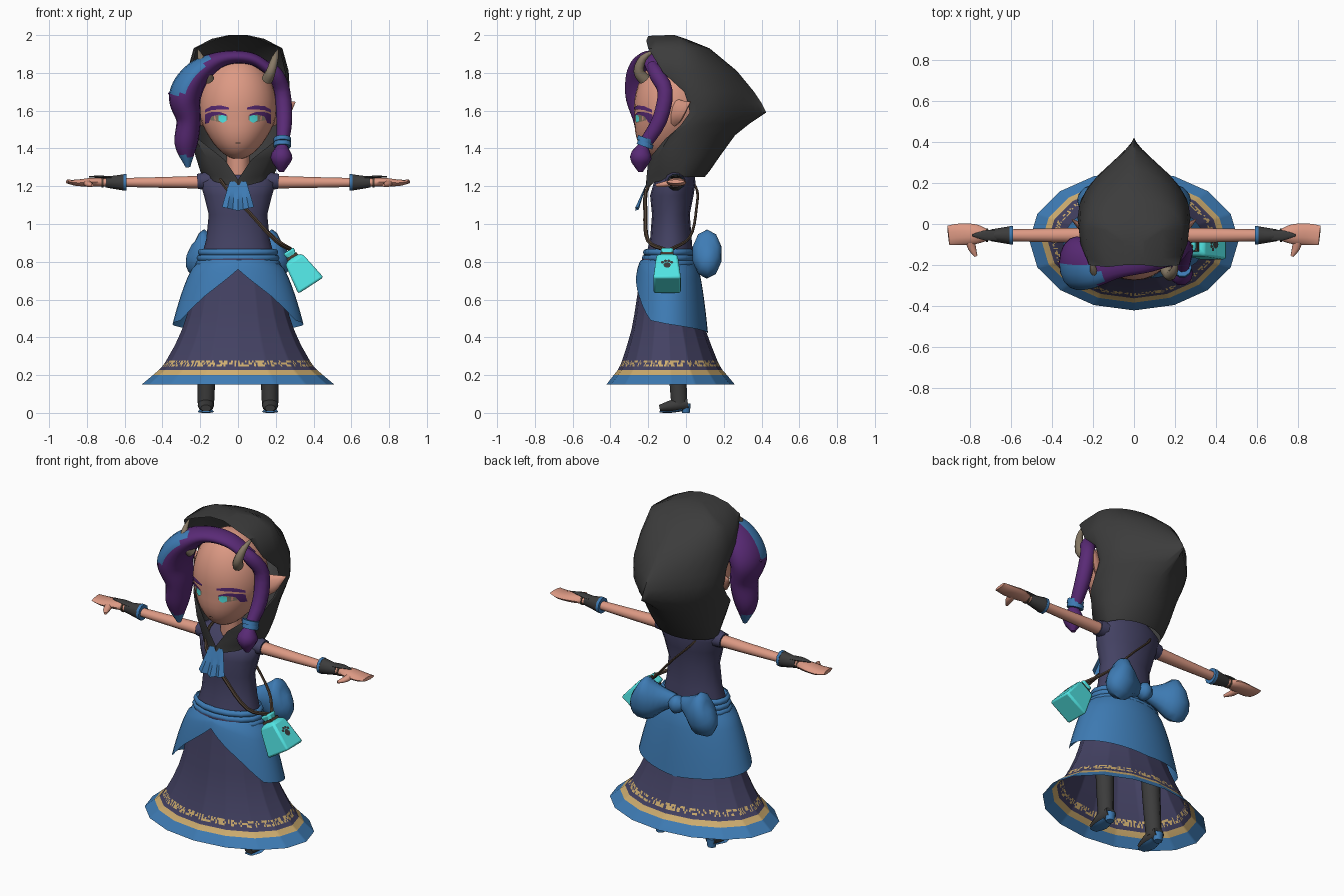
import bpy, bmesh, random
from math import sin, cos, pi, radians, sqrt
from mathutils import Vector, Matrix

random.seed(4)
default_cube = bpy.data.objects.get("Cube")
if default_cube:
    bpy.data.objects.remove(default_cube, do_unlink=True)


def material(name, *rgb):
    mat = bpy.data.materials.new(name)
    mat.use_nodes = True
    mat.diffuse_color = (*rgb, 1)
    mat.node_tree.nodes["Principled BSDF"].inputs["Base Color"].default_value = (*rgb, 1)
    return mat


SKIN = material("skin", .72, .32, .23)
NAVY = material("navy cloth", .057, .054, .125)
BLUE = material("blue cloth", .048, .2, .46)
BLACK = material("black cloth", .045, .045, .045)
PURPLE = material("purple hair", .1, .023, .18)
GOLD = material("gold trim", .62, .42, .16)
CYAN = material("cyan", .085, .8, .79)
HORN = material("horn", .24, .19, .13)
BROWN = material("brown leather", .08, .053, .035)


def finish(name, bm, mats, rule=None, angle=50):
    """Turn a bmesh into a shaded object; rule picks a material from a face centre."""
    bmesh.ops.recalc_face_normals(bm, faces=bm.faces)
    if rule:
        for face in bm.faces:
            face.material_index = rule(face.calc_center_median())
    mesh = bpy.data.meshes.new(name)
    bm.to_mesh(mesh)
    bm.free()
    obj = bpy.data.objects.new(name, mesh)
    bpy.context.collection.objects.link(obj)
    for mat in mats if isinstance(mats, tuple) else (mats,):
        mesh.materials.append(mat)
    bpy.ops.object.select_all(action='DESELECT')
    obj.select_set(True)
    bpy.context.view_layer.objects.active = obj
    bpy.ops.object.shade_smooth_by_angle(angle=radians(angle))
    return obj


def loft(name, rings, mats, closed=True, caps=(False, False), rule=None, angle=50):
    bm = bmesh.new()
    rows = [[bm.verts.new(p) for p in ring] for ring in rings]
    count = len(rows[0])
    for low, high in zip(rows, rows[1:]):
        for i in range(count if closed else count - 1):
            j = (i + 1) % count
            bm.faces.new((low[i], low[j], high[j], high[i]))
    for row, cap in zip((rows[0], rows[-1]), caps):
        if cap:
            bm.faces.new(row)
    return finish(name, bm, mats, rule, angle)


def smooth_path(points, steps):
    """Catmull-Rom curve through points of any dimension."""
    p = [Vector(q) for q in points]
    p = [p[0] * 2 - p[1]] + p + [p[-1] * 2 - p[-2]]
    out = []
    for a, b, c, d in zip(p, p[1:], p[2:], p[3:]):
        for k in range(steps):
            t = k / steps
            out.append((b * 2 + (c - a) * t + (a * 2 - b * 5 + c * 4 - d) * t * t
                        + (b * 3 - a - c * 3 + d) * t ** 3) / 2)
    return out + [p[-2]]


def tube(name, points, mats, hint=(0, 1, 0), sides=10, steps=3, rule=None):
    """Oval tube; each point is x, y, z, side radius, hint radius."""
    path = smooth_path(points, steps)
    rings = []
    for i, p in enumerate(path):
        ahead, behind = path[min(i + 1, len(path) - 1)], path[max(i - 1, 0)]
        tangent = (ahead.xyz - behind.xyz).normalized()
        side = tangent.cross(Vector(hint)).normalized()
        up = side.cross(tangent)
        rings.append([p.xyz + side * cos(a) * max(p[3], .002) + up * sin(a) * max(p[4], .002)
                      for a in (2 * pi * k / sides for k in range(sides))])
    return loft(name, rings, mats, caps=(True, True), rule=rule)


def oval(z, rx, ry, yc, sides=16, sub=1):
    """Polygonal ring, with each side optionally cut into sub pieces."""
    corners = [Vector((rx * sin(2 * pi * k / sides), yc - ry * cos(2 * pi * k / sides), z))
               for k in range(sides)]
    return [a.lerp(b, k / sub) for a, b in zip(corners, corners[1:] + corners[:1]) for k in range(sub)]


# Dress: skirt with hem bands and broken gold embroidery, then the bodice
def skirt_colour(c):
    if c.z < .2:
        return 1
    if c.z < .226 or (.245 < c.z < .277 and random.random() < .5):
        return 2
    return 0


skirt_rows = [(.15, .51, .34), (.2, .45, .3), (.226, .42, .278), (.245, .402, .267), (.256, .394, .262),
              (.266, .387, .257), (.277, .38, .252), (.36, .333, .222), (.44, .297, .196), (.52, .27, .178),
              (.7, .225, .143), (.82, .195, .125)]
loft("skirt", [oval(z, rx, ry, -.075 - z * .04, sub=16) for z, rx, ry in skirt_rows],
     (NAVY, BLUE, GOLD), rule=skirt_colour)
bodice_rows = [(.8, .2, .13, -.09), (.92, .168, .11, -.08), (1.05, .155, .1, -.08), (1.15, .18, .115, -.075),
               (1.22, .2, .11, -.06), (1.27, .19, .075, -.03), (1.31, .1, .06, -.015)]
loft("bodice", [oval(*row) for row in bodice_rows], NAVY, caps=(True, True))

# Overskirt, open in an inverted V at the front
edge = [(0, .76), (35, .62), (62, .49), (90, .47), (180, .42)]


def edge_height(degrees):
    for (a, za), (b, zb) in zip(edge, edge[1:]):
        if degrees <= b:
            return za + (zb - za) * (degrees - a) / (b - a)


overskirt = []
for row in range(8):
    ring = []
    for k in range(40):
        angle = k * 9
        drop = (.81 - edge_height(min(angle, 360 - angle))) * row / 7
        ring.append((sin(radians(angle)) * (.2 + .28 * drop ** .6),
                     -.095 - cos(radians(angle)) * (.14 + .12 * drop ** .55), .81 - drop))
    overskirt.append(ring)
loft("overskirt", overskirt, BLUE)

# Waist sash of three soft folds
for z, grow in ((.79, .012), (.82, .006), (.85, 0)):
    loft("sash_fold", [oval(z + .018 * sin(a), .195 + grow + .018 * cos(a), .12 + grow + .018 * cos(a), -.09)
                       for a in (pi * k / 4 for k in range(-2, 3))], BLUE)

# Bow on the back
for s in (1, -1):
    tube("bow_loop", [(s * .02, .06, .85, .035, .03), (s * .1, .085, .845, .075, .055),
                      (s * .18, .11, .84, .13, .08), (s * .235, .115, .85, .105, .065),
                      (s * .26, .115, .86, .03, .02)], BLUE)
tube("bow_knot", [(-.05, .08, .84, .02, .02), (0, .085, .84, .055, .05), (.05, .08, .84, .02, .02)], BLUE)

# Legs, shoes, arms and hands
for s in (1, -1):
    tube("leg", [(s * .16, -.06, .6, .055, .055), (s * .165, -.05, .3, .05, .05),
                 (s * .17, -.035, .04, .043, .045)], BLACK)
    tube("shoe", [(s * .17, .01, .05, .035, .035), (s * .17, -.06, .04, .044, .035),
                  (s * .17, -.14, .025, .028, .018)], BLACK, hint=(0, 0, 1))
    tube("sole", [(s * .17, -.02, .016, .034, .008), (s * .17, -.08, .005, .043, .005),
                  (s * .17, -.14, .006, .026, .005)], BLUE, hint=(0, 0, 1))
    tube("heel", [(s * .17, -.002, .05, .032, .028), (s * .17, 0, 0, .024, .022)], BLUE, steps=1)

    tube("sleeve", [(s * .13, -.055, 1.23, .06, .055), (s * .215, -.055, 1.225, .045, .042)], NAVY, (0, 0, 1))
    tube("arm", [(s * .17, -.055, 1.222, .038, .036), (s * .4, -.055, 1.22, .034, .03),
                 (s * .72, -.055, 1.22, .026, .022)], SKIN, (0, 0, 1))
    tube("cuff_band", [(s * .59, -.055, 1.22, .046, .046), (s * .607, -.055, 1.22, .046, .046)],
         BLUE, (0, 0, 1), steps=1)
    tube("cuff", [(s * .606, -.055, 1.22, .044, .045), (s * .7, -.055, 1.222, .028, .03)],
         BLACK, (0, 0, 1), steps=1)
    tube("hand_guard", [(s * .67, -.055, 1.245, .026, .007), (s * .73, -.055, 1.25, .024, .007),
                        (s * .79, -.055, 1.25, .004, .004)], BLACK, (0, 0, 1))
    tube("bracelet", [(s * .712, -.055, 1.22, .032, .029), (s * .722, -.055, 1.22, .032, .029)],
         BROWN, (0, 0, 1), steps=1)
    tube("hand", [(s * .71, -.055, 1.22, .026, .022), (s * .77, -.05, 1.222, .048, .024),
                  (s * .85, -.05, 1.218, .052, .018), (s * .905, -.055, 1.225, .047, .01)], SKIN, (0, 0, 1))
    tube("thumb", [(s * .8, -.07, 1.22, .022, .018), (s * .79, -.115, 1.21, .02, .015),
                   (s * .77, -.157, 1.205, .008, .008)], SKIN, (0, 0, 1))


# Head with a tapered jaw
def face_y(x, z):
    jaw = max(0, 1.56 - z)
    inside = 1 - (x / (.205 * (1 - .9 * jaw))) ** 2 - ((z - 1.615) / .272) ** 2
    return -.07 - .25 * jaw - .205 * sqrt(max(0, inside))


head_rings = []
for k in range(1, 20):
    z = 1.615 - .272 * cos(pi * k / 20)
    jaw, r = max(0, 1.56 - z), sin(pi * k / 20)
    head_rings.append(oval(z, .205 * (1 - .9 * jaw) * r, .205 * r, -.07 - .25 * jaw, 28))
loft("head", head_rings, SKIN, caps=(True, True))
tube("neck", [(0, -.06, 1.25, .06, .06), (0, -.07, 1.42, .06, .06)], SKIN, steps=1)


def face_plate(name, outline, mat, lift):
    """Thin painted plate between paired (x, low z, high z) columns."""
    columns = [[(x, face_y(x, low + (high - low) * t / 3) - lift, low + (high - low) * t / 3)
                for t in range(4)] for x, low, high in outline]
    loft(name, columns, mat, closed=False)


for s in (1, -1):
    face_plate("eyebrow", [(s * .048, 1.607, 1.617), (s * .09, 1.607, 1.627), (s * .14, 1.603, 1.625),
                           (s * .175, 1.59, 1.605)], PURPLE, .004)
    face_plate("eyelash", [(s * .06, 1.572, 1.58), (s * .1, 1.58, 1.594), (s * .14, 1.57, 1.592),
                           (s * .155, 1.535, 1.59), (s * .175, 1.53, 1.58)], PURPLE, .005)
    face_plate("eye_shade", [(s * .055, 1.55, 1.574), (s * .09, 1.538, 1.582), (s * .145, 1.55, 1.574)], HORN, .003)
    face_plate("iris", [(s * .06, 1.547, 1.57), (s * .08, 1.535, 1.577), (s * .102, 1.547, 1.574)], CYAN, .006)
    tube("ear", [(s * .17, -.06, 1.59, .075, .035), (s * .235, -.025, 1.605, .055, .022),
                 (s * .302, .022, 1.645, .003, .003)], SKIN)
    tube("horn", [(s * .155, -.22, 1.765, .033, .03), (s * .175, -.25, 1.81, .028, .026),
                  (s * .197, -.225, 1.88, .019, .018), (s * .212, -.155, 1.925, .002, .002)], HORN, (1, 0, 0))
face_plate("mouth", [(-.012, 1.427, 1.432), (.012, 1.427, 1.432)], BROWN, .004)


# Hair: a swept fringe ending in a long lock, and a tied braid
def lock_colour(c):
    return int(c.z < 1.36 or (c.z > 1.69 and c.y < -.215 and c.x < -.16 - (1.87 - c.z) * .65))


tube("swept_lock", [(.19, -.15, 1.8, .03, .05), (.07, -.175, 1.875, .032, .06), (-.08, -.185, 1.875, .04, .08),
                    (-.21, -.2, 1.8, .07, .115), (-.28, -.19, 1.68, .085, .13), (-.262, -.18, 1.55, .065, .1),
                    (-.275, -.18, 1.42, .06, .07), (-.265, -.18, 1.3, .012, .012)],
     (PURPLE, BLUE), sides=16, steps=7, rule=lock_colour)
tube("lock_flick", [(-.24, -.2, 1.78, .05, .07), (-.31, -.2, 1.71, .035, .05), (-.37, -.19, 1.69, .003, .003)], PURPLE)
tube("braid", [(.15, -.18, 1.84, .03, .03), (.2, -.155, 1.79, .04, .04), (.235, -.11, 1.7, .042, .042),
               (.245, -.14, 1.55, .042, .042), (.235, -.22, 1.42, .032, .035)], PURPLE)
for z in (1.42, 1.445):
    tube("braid_tie", [(.235, -.212, z + .011, .046, .046), (.235, -.22, z - .011, .046, .046)], BLUE, steps=1)
tube("braid_end", [(.235, -.225, 1.42, .025, .025), (.23, -.24, 1.35, .058, .06), (.23, -.24, 1.275, .012, .012)], PURPLE)

# Hood: height, half width, back, pointedness, then the front edge x, y, z
hood_rows = [(1.25, .185, .1, 1, 0, -.215, 1.19), (1.28, .2, .125, 1, 0, -.21, 1.235),
             (1.36, .225, .18, 1, .07, -.2, 1.34), (1.47, .25, .26, 1.2, .21, -.11, 1.45),
             (1.53, .262, .335, 1.8, .25, -.03, 1.52), (1.59, .268, .425, 3.2, .262, .02, 1.59),
             (1.64, .272, .4, 2.6, .266, .01, 1.64), (1.7, .275, .36, 1.9, .265, -.01, 1.7),
             (1.81, .268, .27, 1.3, .25, -.12, 1.8), (1.93, .235, .125, 1, .22, -.2, 1.93),
             (1.98, .14, 0, 1, .13, -.21, 1.97), (2, .05, -.06, 1, .045, -.2, 1.995)]
hood = []
for z, half, back, power, fx, fy, fz in hood_rows:
    start = min(max(-.03, fy + .04), back - .03)
    side = [Vector((half * max(0, cos(pi * k / 16)) ** power, start + (back - start) * sin(pi * k / 16), z))
            for k in range(9)]
    middle = Vector((fx + (half - fx) * .6, fy * .75 + start * .25, (fz + z) / 2))
    half_row = [Vector((fx, fy, fz)), middle] + side
    hood.append(half_row + [Vector((-p.x, p.y, p.z)) for p in reversed(half_row[:-1])])
loft("hood", hood, BLACK, closed=False, caps=(False, True))

# Pleated neck scarf
scarf = []
for t in (0, .35, .7, 1):
    scarf.append([((k / 3 - 1) * (.045 + .04 * t), -.205 - .045 * t - .02 * t * (k % 2),
                   1.225 - .155 * t + .02 * t * abs(k / 3 - 1)) for k in range(7)])
loft("neck_scarf", scarf, BLUE, closed=False, angle=25)

# Shoulder bag and its strap
strap = [(.29, -.1, .86, .011), (.2, -.2, .91, .011), (.06, -.215, 1.06, .011), (-.07, -.2, 1.2, .01),
         (-.12, -.07, 1.29, .008), (-.07, .05, 1.2, .007), (.05, .055, 1.08, .007), (.19, .02, .93, .008),
         (.29, -.09, .86, .011)]
tube("bag_strap", [(*p, p[-1]) for p in strap], BROWN, (.6, 0, .8), sides=6, steps=4)

tilt = Matrix.Translation((.386, -.1, .674)) @ Matrix.Rotation(radians(-33), 4, 'Y')


def bag_ring(h, w, d):
    return [tilt @ Vector((x * w, y * d, h)) for x, y in ((-1, -1), (1, -1), (1, 1), (-1, 1))]


bag = loft("bag", [bag_ring(0, .08, .074), bag_ring(.165, .054, .056), bag_ring(.18, .022, .025),
                   bag_ring(.22, .036, .036)], CYAN, caps=(True, True), angle=20)
bevel = bag.modifiers.new("soft_edges", 'BEVEL')
bevel.width = .012
bevel.segments = 2
loft("bag_tie", [bag_ring(.175, .032, .034), bag_ring(.19, .032, .034)], BROWN, caps=(True, True))

# Paw badge on the outer face of the bag
for y, h, r in ((0, .085, .02), (-.024, .104, .009), (-.009, .114, .009), (.009, .114, .009), (.024, .104, .009)):
    disc = bmesh.new()
    bmesh.ops.create_circle(disc, cap_ends=True, segments=8, radius=r)
    lean = Matrix.Translation((.083 - h * .158, y, h)) @ Matrix.Rotation(radians(81), 4, 'Y')
    bmesh.ops.transform(disc, matrix=tilt @ lean, verts=disc.verts)
    finish("paw_badge", disc, BLACK)
